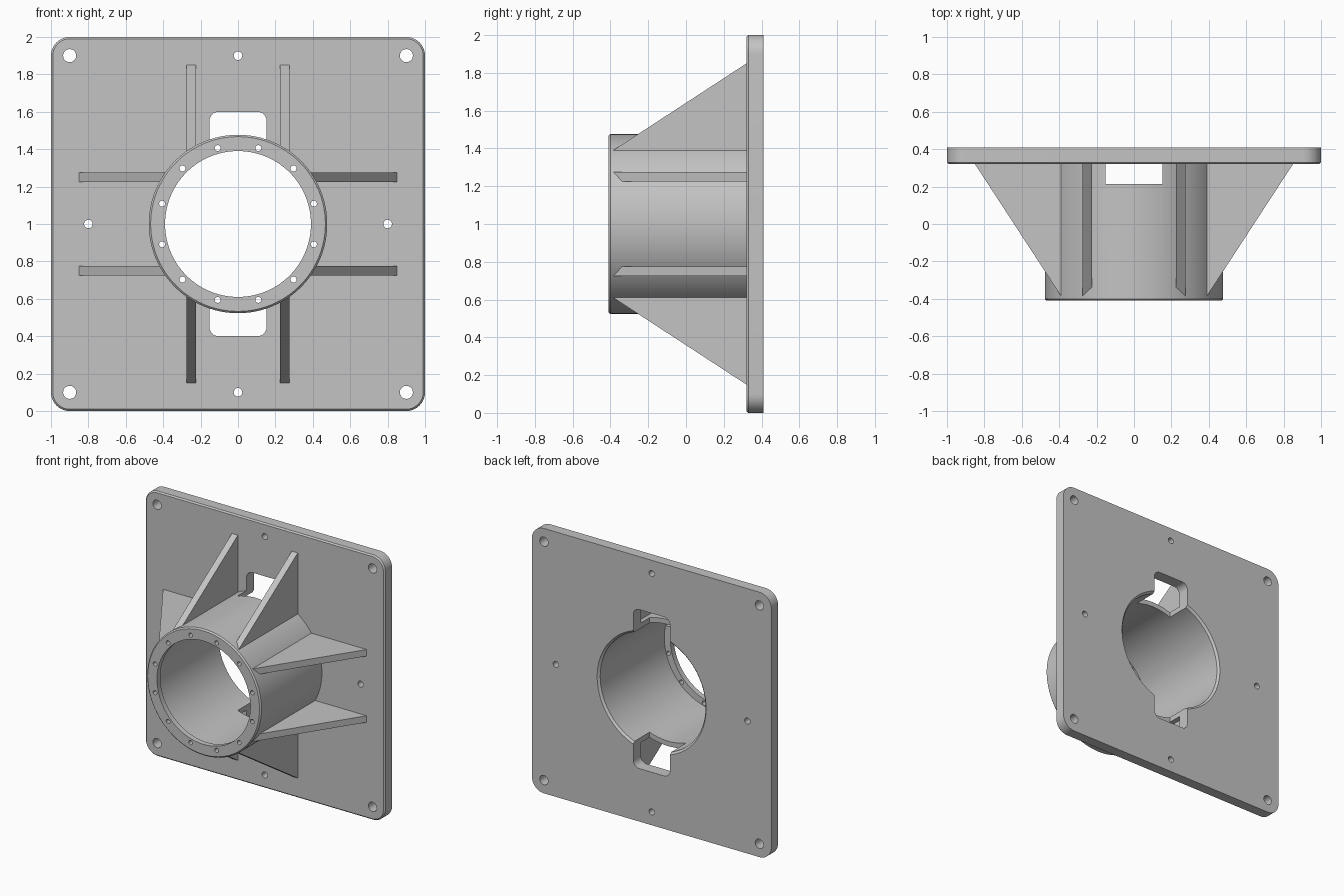
import bpy, bmesh
from math import pi, cos, sin, radians

if "Cube" in bpy.data.objects:
    bpy.data.objects.remove(bpy.data.objects["Cube"])

MID = 1.0        # height of the tube axis
FRONT, BACK = 0.32, 0.41   # plate faces

grey = bpy.data.materials.new("plain grey")
grey.use_nodes = True
grey.diffuse_color = (0.55, 0.55, 0.55, 1)
grey.node_tree.nodes["Principled BSDF"].inputs["Base Color"].default_value = grey.diffuse_color


def outline(hw, hh, r, seg):
    """Rounded rectangle; a circle when r equals both half sizes."""
    steps = seg if r == hw == hh else seg + 1
    pts = []
    for q, (sx, sz) in enumerate([(1, 1), (-1, 1), (-1, -1), (1, -1)]):
        for k in range(steps):
            a = (q + k / seg) * pi / 2
            pts.append((sx * (hw - r) + r * cos(a), sz * (hh - r) + r * sin(a)))
    return pts


def loft(bm, rings, seg, cx=0, cz=0):
    """Capped solid along y through rings of (half width, half height, radius, y)."""
    loops = [[bm.verts.new((cx + x, y, MID + cz + z)) for x, z in outline(hw, hh, r, seg)]
             for hw, hh, r, y in rings]
    n = len(loops[0])
    for a, b in zip(loops, loops[1:]):
        for i in range(n):
            bm.faces.new((a[i], a[(i + 1) % n], b[(i + 1) % n], b[i]))
    bm.faces.new(loops[0])
    bm.faces.new(loops[-1])


def round_loft(bm, profile, seg, cx=0, cz=0):
    loft(bm, [(r, r, r, y) for r, y in profile], seg, cx, cz)


def finish(bm, name):
    bmesh.ops.recalc_face_normals(bm, faces=bm.faces)
    me = bpy.data.meshes.new(name)
    bm.to_mesh(me)
    bm.free()
    me.materials.append(grey)
    ob = bpy.data.objects.new(name, me)
    bpy.context.collection.objects.link(ob)
    return ob


# Square plate with rounded corners and a chamfered front edge
bm = bmesh.new()
loft(bm, [(0.99, 0.99, 0.09, FRONT), (1, 1, 0.1, FRONT + 0.01), (1, 1, 0.1, BACK)], 10)
plate = finish(bm, "mounting_plate")

# Tube with a chamfered front rim
bm = bmesh.new()
round_loft(bm, [(0.467, -0.41), (0.477, -0.4), (0.477, FRONT)], 24)
tube = finish(bm, "flanged_tube")

# Cutter: wide bore with a narrower front lip and a chamfered back edge
bm = bmesh.new()
round_loft(bm, [(0.39, -0.5), (0.39, -0.37), (0.44, -0.37),
                (0.44, BACK - 0.015), (0.47, BACK + 0.015)], 24)
bore = finish(bm, "bore_cutter")

# Cutter: tall window through the plate and the rear of the tube
bm = bmesh.new()
loft(bm, [(0.153, 0.6, 0.05, 0.215), (0.153, 0.6, 0.05, 0.6)], 8)
window = finish(bm, "window_cutter")

# Cutter: bolt holes in the lip, and holes in the plate
bm = bmesh.new()
for k in range(12):
    a = radians(15 + 30 * k)
    round_loft(bm, [(0.016, -0.5), (0.016, -0.3)], 4, 0.42 * cos(a), 0.42 * sin(a))
for s in (-1, 1):
    for t in (-1, 1):
        round_loft(bm, [(0.035, 0.2), (0.035, 0.6)], 6, 0.9 * s, 0.9 * t)
    round_loft(bm, [(0.023, 0.2), (0.023, 0.6)], 5, 0.8 * s, 0)
    round_loft(bm, [(0.023, 0.2), (0.023, 0.6)], 5, 0, 0.9 * s)
holes = finish(bm, "hole_cutter")

# Cut both parts, then drop the cutters
for ob in (plate, tube):
    for cutter in (bore, window, holes):
        mod = ob.modifiers.new("cut", 'BOOLEAN')
        mod.operation = 'DIFFERENCE'
        mod.solver = 'EXACT'
        mod.object = cutter
        bpy.context.view_layer.objects.active = ob
        bpy.ops.object.modifier_apply(modifier=mod.name)
for cutter in (bore, window, holes):
    bpy.data.objects.remove(cutter)

# Triangular ribs, two on each of the four sides
RIB = [(0.387, -0.39), (0.85, FRONT), (0.85, FRONT + 0.005), (0.387, FRONT + 0.005)]
for side, (ux, uz) in {"left": (1, 0), "right": (-1, 0), "top": (0, 1), "bottom": (0, -1)}.items():
    for num, offset in enumerate((-0.25, 0.25), 1):
        bm = bmesh.new()
        ends = []
        for w in (offset - 0.025, offset + 0.025):
            ends.append([bm.verts.new((ux * d + uz * w, y, MID + uz * d + ux * w)) for d, y in RIB])
            bm.faces.new(ends[-1])
        for i in range(4):
            j = (i + 1) % 4
            bm.faces.new((ends[0][i], ends[0][j], ends[1][j], ends[1][i]))
        finish(bm, f"{side}_rib_{num}")

# Smooth the round surfaces, keep the edges sharp
bpy.ops.object.select_all(action='DESELECT')
for ob in (plate, tube):
    ob.select_set(True)
bpy.context.view_layer.objects.active = tube
bpy.ops.object.shade_smooth_by_angle(angle=radians(30))
